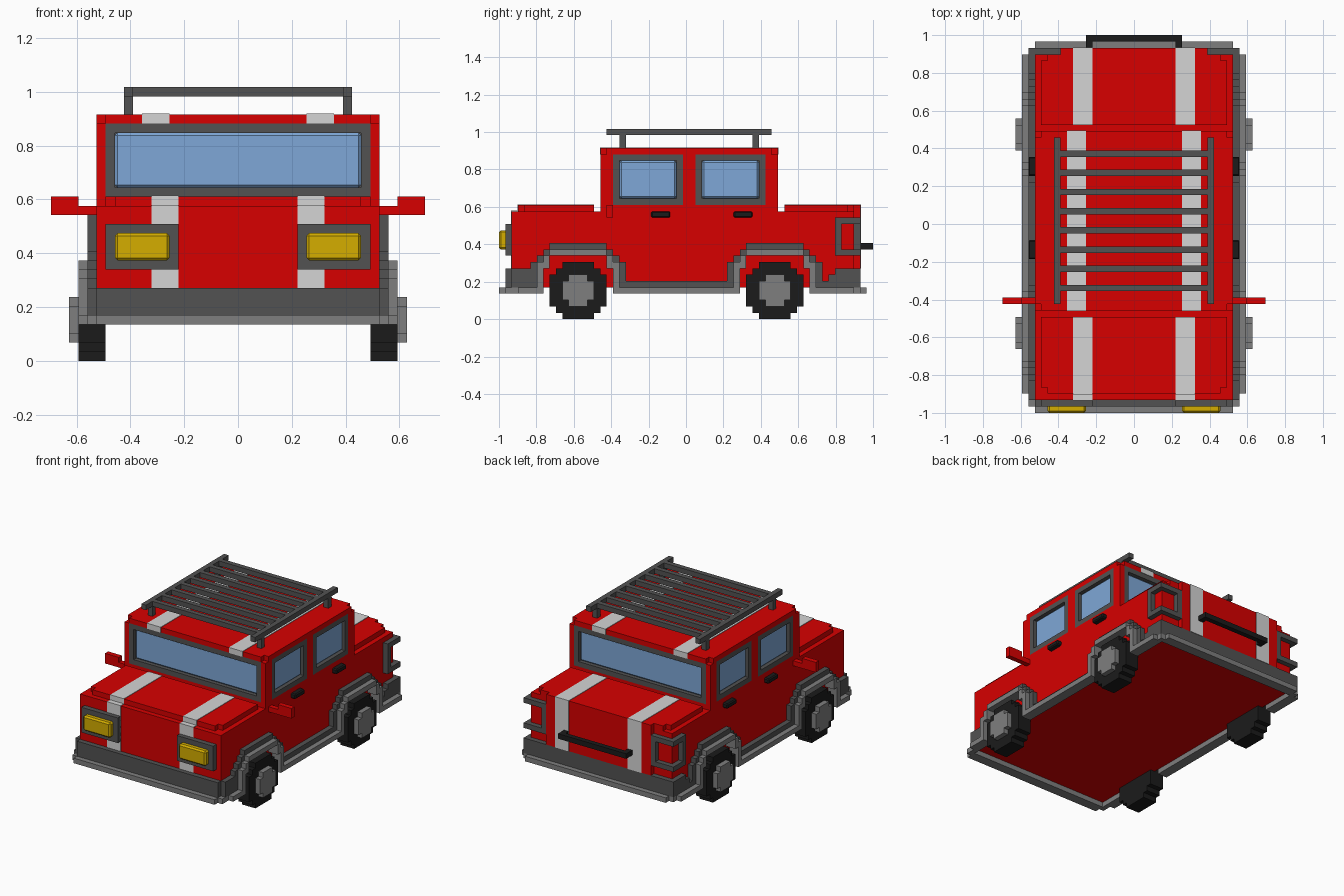
import bpy, bmesh

if "Cube" in bpy.data.objects:
    bpy.data.objects.remove(bpy.data.objects["Cube"])

U = 2 / 59  # block size; all dimensions below are in blocks


def material(name, r, g, b):
    m = bpy.data.materials.new(name)
    m.use_nodes = True
    m.diffuse_color = (r, g, b, 1)
    m.node_tree.nodes["Principled BSDF"].inputs["Base Color"].default_value = (r, g, b, 1)
    return m


RED = material("red paint", 0.68, 0.0, 0.0)
STRIPE = material("pale grey stripe", 0.66, 0.66, 0.66)
DARK = material("dark grey trim", 0.085, 0.085, 0.085)
LIGHT = material("mid grey trim", 0.21, 0.21, 0.21)
BLACK = material("black rubber", 0.011, 0.011, 0.011)
GLASS = material("blue glass", 0.21, 0.39, 0.68)
YELLOW = material("yellow lamp", 0.66, 0.42, 0.0)


def part(name, mat, boxes, mirror=False, bevel=0):
    """One object from boxes (x0, x1, y0, y1, z0, z1), optionally mirrored across x."""
    if mirror:
        boxes = boxes + [(-b[1], -b[0]) + tuple(b[2:]) for b in boxes]
    bm = bmesh.new()
    for x0, x1, y0, y1, z0, z1 in boxes:
        verts = bmesh.ops.create_cube(bm, size=1)["verts"]
        for v in verts:
            v.co.x = (x0 if v.co.x < 0 else x1) * U
            v.co.y = (y0 if v.co.y < 0 else y1) * U
            v.co.z = (z0 if v.co.z < 0 else z1) * U
    me = bpy.data.meshes.new(name)
    bm.to_mesh(me)
    bm.free()
    me.materials.append(mat)
    ob = bpy.data.objects.new(name, me)
    bpy.context.collection.objects.link(ob)
    if bevel:
        mod = ob.modifiers.new("bevel", "BEVEL")
        mod.width = bevel * U
        mod.segments = 1


def ring(a0, a1, z0, z1):
    """Four bars of a rectangular frame as (a0, a1, z0, z1)."""
    return [(a0, a1, z0, z0 + 1), (a0, a1, z1 - 1, z1),
            (a0, a0 + 1, z0 + 1, z1 - 1), (a1 - 1, a1, z0 + 1, z1 - 1)]


def ring_y(a0, a1, y0, y1, z0, z1):
    return [(a, b, y0, y1, c, d) for a, b, c, d in ring(a0, a1, z0, z1)]


def ring_x(x0, x1, a0, a1, z0, z1):
    return [(x0, x1, a, b, c, d) for a, b, c, d in ring(a0, a1, z0, z1)]


# Body shell, hood, rear deck and tailgate; floor sits above the skirt
part("lower_body", RED, [(-15.5, 15.5, -27.5, 26.5, 5, 17)])
part("hood", RED, [(-14.5, 14.5, -25.5, -14.5, 17, 18), (-13.5, 13.5, -26.5, -25.5, 17, 18)])
part("rear_deck", RED, [(-14.5, 14.5, 15.5, 25.5, 17, 18), (-13.5, 13.5, 25.5, 26.5, 17, 18)])
part("tailgate", RED, [(-11.5, 11.5, 26.5, 27.5, 8, 18)])

# Cab: inner core, corner pillars, door posts and roof with chipped corners
part("cab_core", RED, [(-14.5, 14.5, -12.5, 13.5, 17, 26)])
part("cab_sill", RED, [(-15.5, 15.5, -13.5, 14.5, 17, 18)])
part("cab_pillars", RED, [(14.5, 15.5, a, b, 18, 26) for a, b in
                          ((-13.5, -11.5), (-0.5, 1.5), (12.5, 14.5))], True)
part("roof", RED, [(-15.5, 15.5, -12.5, 13.5, 26, 27), (-14.5, 14.5, -13.5, -12.5, 26, 27),
                   (-14.5, 14.5, 13.5, 14.5, 26, 27)])

# Windows: frames with a backing, and recessed panes with chamfered edges
for name, y0, b0, g0 in (("windshield", -13.5, -12.7, -13), ("rear_window", 13.5, 13.5, 13.3)):
    part(name + "_frame", DARK, ring_y(-14.5, 14.5, y0, y0 + 1, 18, 26)
         + [(-13.5, 13.5, b0, b0 + 0.2, 19, 25)])
    part(name + "_glass", GLASS, [(-13.5, 13.5, g0, g0 + 0.7, 19, 25)], bevel=0.3)
for name, y0 in (("front_side_window", -11.5), ("rear_side_window", 1.5)):
    part(name + "_frames", DARK, ring_x(14.5, 15.5, y0, y0 + 11, 18, 26)
         + [(14.5, 14.7, y0 + 1, y0 + 10, 19, 25)], True)
    part(name + "_glass", GLASS, [(14.3, 15, y0 + 1, y0 + 10, 19, 25)], True, 0.3)

# Racing stripes as thin plates over each panel
T = 0.1
part("front_stripes", STRIPE, [
    (6.5, 9.5, -27.5 - T, -27.5, 8, 17 + T), (6.5, 9.5, -27.5, -26.5, 17, 17 + T),
    (6.5, 9.5, -26.5 - T, -26.5, 17, 18 + T), (6.5, 9.5, -26.5, -14.5, 18, 18 + T)], True)
part("roof_stripes", STRIPE, [
    (7.5, 10.5, -13.5, 14.5, 27, 27 + T), (7.5, 10.5, -13.5 - T, -13.5, 26, 27 + T),
    (7.5, 10.5, 14.5, 14.5 + T, 26, 27 + T)], True)
part("rear_stripes", STRIPE, [
    (6.5, 9.5, 15.5, 27.5, 18, 18 + T), (6.5, 9.5, 27.5, 27.5 + T, 8, 18 + T)], True)

# Headlights
part("headlight_frames", DARK, [(6.5, 14.5, -28.5, -27.5, 10, 15)], True)
part("headlights", YELLOW, [(7.5, 13.5, -29.5, -28, 11, 14)], True, 0.3)

# Tail light frames wrapping the rear corners
part("tail_light_frames", DARK, [
    (11.5, 16.5, 26.5, 27.5, 10, 11), (11.5, 16.5, 26.5, 27.5, 15, 16),
    (15.5, 16.5, 23.5, 26.5, 10, 11), (15.5, 16.5, 23.5, 26.5, 15, 16),
    (11.5, 12.5, 26.5, 27.5, 11, 15), (15.5, 16.5, 23.5, 24.5, 11, 15)], True)

# Tailgate bar, door handles and mirrors
part("tailgate_bar", BLACK, [(-7.5, 7.5, 28.5, 29.5, 11, 12),
                             (-7.5, -6.5, 27.5, 28.5, 11, 12), (6.5, 7.5, 27.5, 28.5, 11, 12)])
part("door_handles", BLACK, [(15, 16.5, y, y + 3, 16, 17) for y in (-5.5, 7.5)], True, 0.2)
part("mirrors", RED, [(15.5, 17.5, -12.5, -11.5, 16, 17),
                      (17.5, 20.5, -12.5, -11.5, 16, 18)], True)

# Bumpers
part("front_bumper", DARK, [(-15.5, 15.5, -28.5, -27.5, 5, 8)])
part("front_bumper_sides", DARK, [(15.5, 16.5, -27.5, -23.5, 5, 8)], True)
part("rear_bumper", DARK, [(-16.5, 16.5, 26.5, 27.5, 5, 8)])
part("rear_bumper_sides", DARK, [(15.5, 16.5, 23.5, 26.5, 5, 8),
                                 (15.5, 16.5, 22.5, 23.5, 5, 7)], True)

# Sills and the lower skirt running round the car
part("sills", DARK, [(15.5, 16.5, -9.5, 6.5, 5, 6), (15.5, 16.5, 21.5, 22.5, 5, 6)], True)
part("side_skirts", LIGHT, [(15.5, 17.5, a, b, 4, 5) for a, b in
                            ((-26.5, -23.5), (-10.5, 7.5), (20.5, 26.5))], True)
part("front_skirt", LIGHT, [(-15.5, 15.5, -29.5, -28.5, 4, 5),
                            (-16.5, 16.5, -28.5, -27.5, 4, 5),
                            (-16.5, -15.5, -27.5, -26.5, 4, 5), (15.5, 16.5, -27.5, -26.5, 4, 5)])
part("rear_skirt", LIGHT, [(-15.5, 15.5, 27.5, 28.5, 4, 5), (-16.5, 16.5, 26.5, 27.5, 4, 5)])

# Stepped wheel arches: (near, far, bottom, top) steps on each side of the axle
OUTER = [(0, 4.5, 11, 12), (4.5, 5.5, 10, 11), (5.5, 6.5, 9, 10), (6.5, 7.5, 5, 9)]
INNER = [(0, 4.5, 10, 11), (4.5, 5.5, 8, 10), (5.5, 6.5, 4, 9)]


def arch(steps, x1, yc):
    return [(15.5, x1, yc + min(s * a, s * b), yc + max(s * a, s * b), c, d)
            for a, b, c, d in steps for s in (1, -1)]


# Wheels: stepped discs made of stacked slabs
for name, yc in (("front", -17), ("rear", 14)):
    part(name + "_arch_outer", DARK, arch(OUTER, 16.5, yc), True)
    part(name + "_arch_inner", LIGHT, arch(INNER, 17.5, yc), True)
    part(name + "_tires", BLACK, [
        (14.5, 17.5, yc - h, yc + h, z0, z1) for h, z0, z1 in
        ((2.5, 0, 1), (3.5, 1, 2), (4.5, 2, 7), (3.5, 7, 8), (2.5, 8, 9))], True)
    part(name + "_hubs", LIGHT, [
        (17.5, 18.5, yc - h, yc + h, z0, z1) for h, z0, z1 in
        ((1.5, 2, 3), (2.5, 3, 6), (1.5, 6, 7))], True)

# Roof rack: rails, posts and cross bars
part("rack_rails", DARK, [(11.5, 12.5, -12.5, 13.5, 29, 30)], True)
part("rack_posts", DARK, [(11.5, 12.5, y, y + 1, 27, 29) for y in (-10.5, 10.5)], True)
part("rack_bars", DARK, [(-11.5, 11.5, y - 0.5, y + 0.5, 29, 30) for y in range(-10, 12, 3)])
